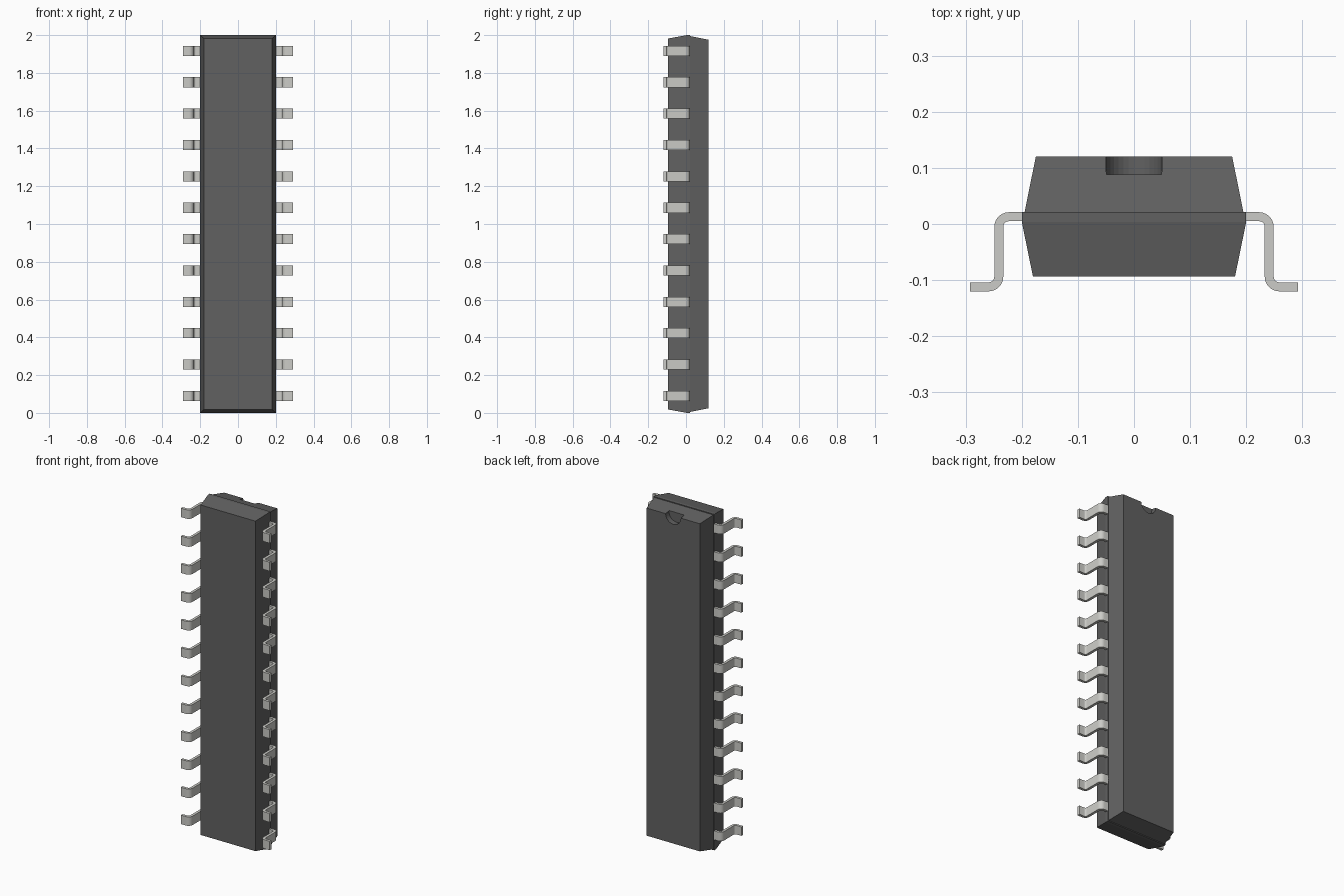
import bpy, bmesh
from math import sin, cos, pi, radians

if "Cube" in bpy.data.objects:
    bpy.data.objects.remove(bpy.data.objects["Cube"])

def material(name, rgb):
    m = bpy.data.materials.new(name)
    m.diffuse_color = (*rgb, 1)
    m.use_nodes = True
    m.node_tree.nodes["Principled BSDF"].inputs["Base Color"].default_value = m.diffuse_color
    return m

def finish(bm, name, mat):
    bmesh.ops.recalc_face_normals(bm, faces=bm.faces)
    me = bpy.data.meshes.new(name)
    bm.to_mesh(me)
    bm.free()
    me.materials.append(mat)
    ob = bpy.data.objects.new(name, me)
    bpy.context.collection.objects.link(ob)
    return ob

plastic = material("dark_plastic", (0.12, 0.12, 0.12))
metal = material("pin_metal", (0.6, 0.6, 0.57))

# Body: rectangles lofted along y (y, half width, half height), with a small step behind the seam
sections = [(-0.094, 0.18, 0.982), (0.004, 0.2, 1.0), (0.021, 0.2, 1.0),
            (0.021, 0.195, 0.995), (0.12, 0.175, 0.975)]
bm = bmesh.new()
rings = [[bm.verts.new((sx * hx, y, 1 + sz * hz))
          for sx, sz in ((-1, -1), (1, -1), (1, 1), (-1, 1))]
         for y, hx, hz in sections]
for a, b in zip(rings, rings[1:]):
    for i in range(4):
        j = (i + 1) % 4
        bm.faces.new((a[i], a[j], b[j], b[i]))
bm.faces.new(rings[0])
bm.faces.new(rings[-1])
body = finish(bm, "chip_body", plastic)

# Orientation notch: round pocket at the top edge of the back face
bpy.ops.mesh.primitive_cylinder_add(vertices=32, radius=0.05, depth=0.06,
                                    location=(0, 0.118, 1.975), rotation=(pi / 2, 0, 0))
cutter = bpy.context.object
cutter.name = "notch_cutter"
cutter.hide_render = True
cutter.data.materials.append(plastic)
mod = body.modifiers.new("notch", 'BOOLEAN')
mod.operation = 'DIFFERENCE'
mod.solver = 'EXACT'
mod.object = cutter
bpy.context.view_layer.objects.active = body
bpy.ops.object.modifier_apply(modifier="notch")
bpy.data.objects.remove(cutter)

# Gull-wing pin: cross-section in x, y extruded along z
def arc(cx, cy, r, start, end, n=6):
    return [(cx + r * cos(radians(start + (end - start) * k / n)),
             cy + r * sin(radians(start + (end - start) * k / n))) for k in range(n + 1)]

T, R = 0.016, 0.01                      # metal thickness, inner bend radius
upper = (0.223, -0.005)                 # bend centres
lower = (0.259, -0.094)
outer = [(0.17, 0.021)] + arc(*upper, R + T, 90, 0) + arc(*lower, R, 180, 270) + [(0.292, -0.104)]
inner = [(0.17, 0.005)] + arc(*upper, R, 90, 0) + arc(*lower, R + T, 180, 270) + [(0.292, -0.12)]

W, PITCH, COUNT = 0.053, 0.1661, 12
z0 = 1.003 - PITCH * (COUNT - 1) / 2 - W / 2
bm = bmesh.new()
face = bm.faces.new([bm.verts.new((x, y, z0)) for x, y in outer + inner[::-1]])
ext = bmesh.ops.extrude_face_region(bm, geom=[face])
bmesh.ops.translate(bm, vec=(0, 0, W),
                    verts=[v for v in ext["geom"] if isinstance(v, bmesh.types.BMVert)])
pins = finish(bm, "pins", metal)
bpy.ops.object.select_all(action='DESELECT')
pins.select_set(True)
bpy.context.view_layer.objects.active = pins
bpy.ops.object.shade_smooth_by_angle(angle=radians(30))

# Repeat the pin up the side and mirror the row
row = pins.modifiers.new("row", 'ARRAY')
row.count = COUNT
row.use_relative_offset = False
row.use_constant_offset = True
row.constant_offset_displace = (0, 0, PITCH)
pins.modifiers.new("both_sides", 'MIRROR').use_axis = (True, False, False)
